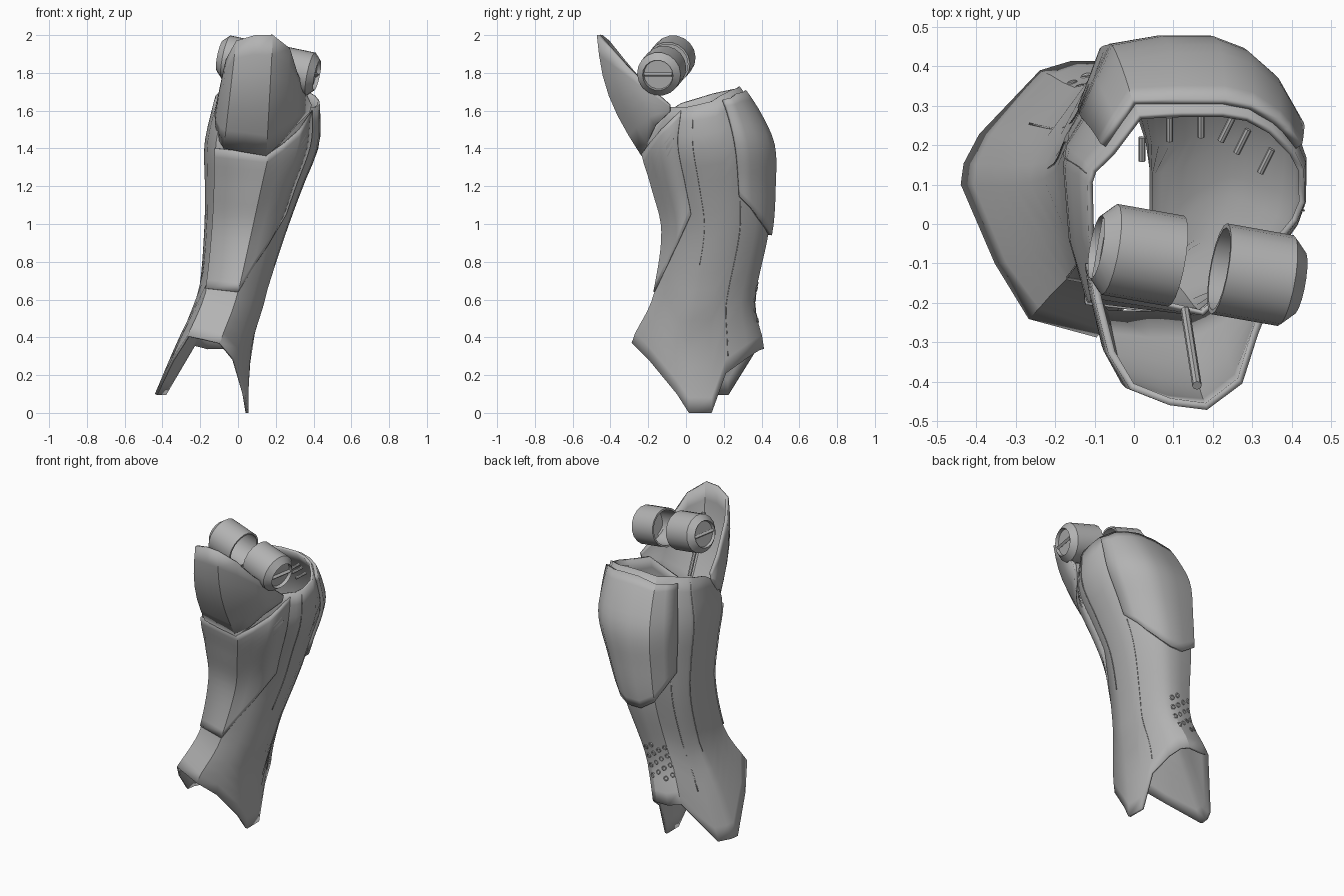
import bpy, bmesh, math
from mathutils import Vector

cube = bpy.data.objects.get("Cube")
if cube:
    bpy.data.objects.remove(cube)

grey = bpy.data.materials.new("armour grey")
grey.use_nodes = True
COLOUR = (0.45, 0.45, 0.45, 1)
grey.diffuse_color = COLOUR
grey.node_tree.nodes["Principled BSDF"].inputs["Base Color"].default_value = COLOUR

# Leg outline by height: z, right x, left x, front y, back y
OUTLINE = [(0, -.48, .055, -.29, .42), (.1, -.44, .055, -.29, .42), (.37, -.325, .075, -.288, .41),
           (.55, -.24, .13, -.2, .365), (.65, -.205, .155, -.165, .372), (.97, -.178, .26, -.125, .44),
           (1.2, -.175, .345, -.18, .455), (1.42, -.178, .43, -.235, .45), (1.6, -.14, .435, -.18, .37),
           (1.75, -.1, .42, -.13, .27)]
# Cross-section corners: unit x, unit y, bottom z, top z
SECTION = [(-.8, -.9, .41, 1.55), (.15, -1, .37, 1.45), (.62, -.72, .28, 1.62), (.93, -.32, .1, 1.62),
           (1, -.14, 0, 1.63), (1, .2, 0, 1.65), (.93, .42, .21, 1.68), (.73, .74, .29, 1.71),
           (.5, .92, .33, 1.72), (.26, 1, .34, 1.73), (-.14, 1, .34, 1.73), (-.55, .94, .36, 1.72),
           (-.81, .46, .1, 1.7), (-.97, .25, .1, 1.69), (-1, .1, .1, 1.68), (-.95, -.45, .28, 1.64)]


def outline_at(z):
    """Smoothly interpolated outline values at a height."""
    last = len(OUTLINE) - 1
    i = max(k for k in range(last) if OUTLINE[k][0] <= max(z, 0))
    a, b = OUTLINE[i], OUTLINE[i + 1]
    before, after = OUTLINE[max(i - 1, 0)], OUTLINE[min(i + 2, last)]
    gap = b[0] - a[0]
    t = (z - a[0]) / gap
    values = []
    for k in range(1, len(a)):
        ma = (b[k] - before[k]) / (b[0] - before[0]) * gap
        mb = (after[k] - a[k]) / (after[0] - a[0]) * gap
        h = t * t * (3 - 2 * t)
        values.append(a[k] + (b[k] - a[k]) * h + ma * t * (1 - t) ** 2 - mb * t * t * (1 - t))
    return values


def surface(s, z, offset=0):
    """Point on the leg at section position s and height z."""
    i, f = int(s), s - int(s)
    a, b = SECTION[i % len(SECTION)], SECTION[(i + 1) % len(SECTION)]
    u, v = a[0] + (b[0] - a[0]) * f, a[1] + (b[1] - a[1]) * f
    right, left, front, back = outline_at(z)
    return Vector(((left + right) / 2 + u * ((left - right) / 2 + offset),
                   (front + back) / 2 + v * ((back - front) / 2 + offset), z))


def finish(obj, angle=30):
    obj.data.materials.clear()
    obj.data.materials.append(grey)
    bpy.ops.object.select_all(action='DESELECT')
    obj.select_set(True)
    bpy.context.view_layer.objects.active = obj
    bpy.ops.object.shade_smooth_by_angle(angle=math.radians(angle))
    return obj


def loft(name, columns, closed, thickness):
    """Skin equal-length columns of points, thickened inward."""
    bm = bmesh.new()
    grid = [[bm.verts.new(p) for p in col] for col in columns]
    for j in range(len(grid) - (not closed)):
        a, b = grid[j], grid[(j + 1) % len(grid)]
        for i in range(len(a) - 1):
            bm.faces.new((a[i], b[i], b[i + 1], a[i + 1]))
    mesh = bpy.data.meshes.new(name)
    bm.to_mesh(mesh)
    bm.free()
    obj = bpy.data.objects.new(name, mesh)
    bpy.context.collection.objects.link(obj)
    if thickness:
        shell = obj.modifiers.new("thickness", 'SOLIDIFY')
        shell.thickness = thickness
        shell.offset = -1
    return finish(obj)


def panel(name, stops, offset, thickness, closed=False, rows=16):
    """Shell over the leg; stops hold section position, bottom and top."""
    columns = [[surface(s, lo + (hi - lo) * i / rows, offset) for i in range(rows + 1)]
               for s, lo, hi in stops]
    return loft(name, columns, closed, thickness)


def rod(name, start, end, radius, sides=8):
    start, end = Vector(start), Vector(end)
    bpy.ops.mesh.primitive_cylinder_add(vertices=sides, radius=radius, depth=(end - start).length,
                                        location=(start + end) / 2)
    obj = bpy.context.object
    obj.name = name
    obj.rotation_euler = (end - start).to_track_quat('Z', 'Y').to_euler()
    return finish(obj)


# Main shell, with pointed ankle guards on both sides
panel("leg_shell", [(i, c[2], c[3]) for i, c in enumerate(SECTION)], 0, .015, closed=True, rows=20)

# Calf shield
panel("calf_shield", [(6.05, 1.14, 1.66), (6.6, 1.08, 1.67), (7, 1.03, 1.69), (8, .97, 1.7),
                      (9, .94, 1.71), (10, .94, 1.71), (11, 1, 1.69), (11.5, 1.07, 1.68),
                      (12, 1.15, 1.67)], .02, .02)

# Shin plate
panel("shin_plate", [(0, .66, 1.4), (1, .64, 1.37), (1.5, .76, 1.43), (2, .88, 1.5),
                     (2.7, 1.05, 1.6)], .006, .008)

# Knee guard: lower edge on the leg and flaring upper rim
LOWER = [(-.125, -.1, 1.59), (-.12, -.14, 1.52), (-.1, -.2, 1.44), (-.075, -.232, 1.4), (.03, -.236, 1.38),
         (.15, -.236, 1.36), (.23, -.21, 1.43), (.31, -.165, 1.52), (.38, -.09, 1.59)]
RIM = [(-.115, -.1, 1.63), (-.1, -.19, 1.71), (-.065, -.33, 1.87), (-.01, -.42, 1.97), (.09, -.46, 2),
       (.185, -.472, 2), (.275, -.405, 1.93), (.315, -.28, 1.8), (.39, -.09, 1.63)]
columns = []
for j, (low, high) in enumerate(zip(LOWER, RIM)):
    low, high = Vector(low), Vector(high)
    bulge = math.sin(math.pi * j / (len(RIM) - 1))
    column = []
    for i in range(7):
        t = i / 6
        point = low.lerp(high, t)
        point.y -= .06 * bulge * math.sin(math.pi * t)
        column.append(point)
    columns.append(column)
loft("knee_guard", columns, False, .018)
rod("knee_guard_rib", (.13, -.22, 1.5), (.16, -.41, 1.83), .012)

# Knee joint drums: hollow inside, bevelled cap with a slot bar outside
AXIS = Vector((.96, -.17, -.2)).normalized()
PROFILE = [(0, .095), (.078, .095), (.082, .115), (.117, .08), (.117, -.095), (.106, -.095), (.104, .05), (0, .05)]


def drum(name, centre, direction):
    turn = direction.to_track_quat('Z', 'Y')
    sides = 18
    columns = []
    for j in range(sides):
        a = math.tau * j / sides
        columns.append([centre + turn @ Vector((r * math.cos(a), r * math.sin(a), h))
                        for r, h in reversed(PROFILE)])
    obj = loft(name, columns, True, 0)
    bm = bmesh.new()
    bm.from_mesh(obj.data)
    bmesh.ops.remove_doubles(bm, verts=bm.verts, dist=.0001)
    bmesh.ops.recalc_face_normals(bm, faces=bm.faces)
    bm.to_mesh(obj.data)
    bm.free()
    finish(obj)
    across = AXIS.cross(Vector((0, 0, 1))).normalized() * .075
    cap = centre + direction * .1
    rod(name + "_slot_bar", cap - across, cap + across, .012, 4)


drum("right_knee_drum", Vector((.015, -.078, 1.868)), -AXIS)
drum("left_knee_drum", Vector((.308, -.13, 1.81)), AXIS)

# Vent rings low on the calf
for row in range(4):
    for k in range(4):
        s = 9 + .6 * k
        z = .49 + .055 * row + .025 * (k % 2)
        here = surface(s, z)
        normal = (surface(s + .05, z) - surface(s - .05, z)).cross(surface(s, z + .02) - here)
        bpy.ops.mesh.primitive_torus_add(major_segments=10, minor_segments=4, major_radius=.012,
                                         minor_radius=.004, location=here,
                                         rotation=normal.to_track_quat('Z', 'Y').to_euler())
        bpy.context.object.name = "calf_vent"
        finish(bpy.context.object)

# Raised seams along the sides
for s, low, high in [(3.6, .78, 1.6), (6.1, .3, 1.12), (11.8, .4, 1.12), (13.5, .6, 1.66)]:
    panel("side_seam", [(s - .012, low, high), (s + .012, low, high)], .004, .006)

# Small pegs inside the upper rim
for x, y in [(.02, .2), (.09, .25), (.17, .26), (.25, .25), (.29, .22), (.35, .17)]:
    rod("rim_peg", (x, y + .02, 1.66), (x - .03 * (x > .2), y - .04, 1.64), .009)
